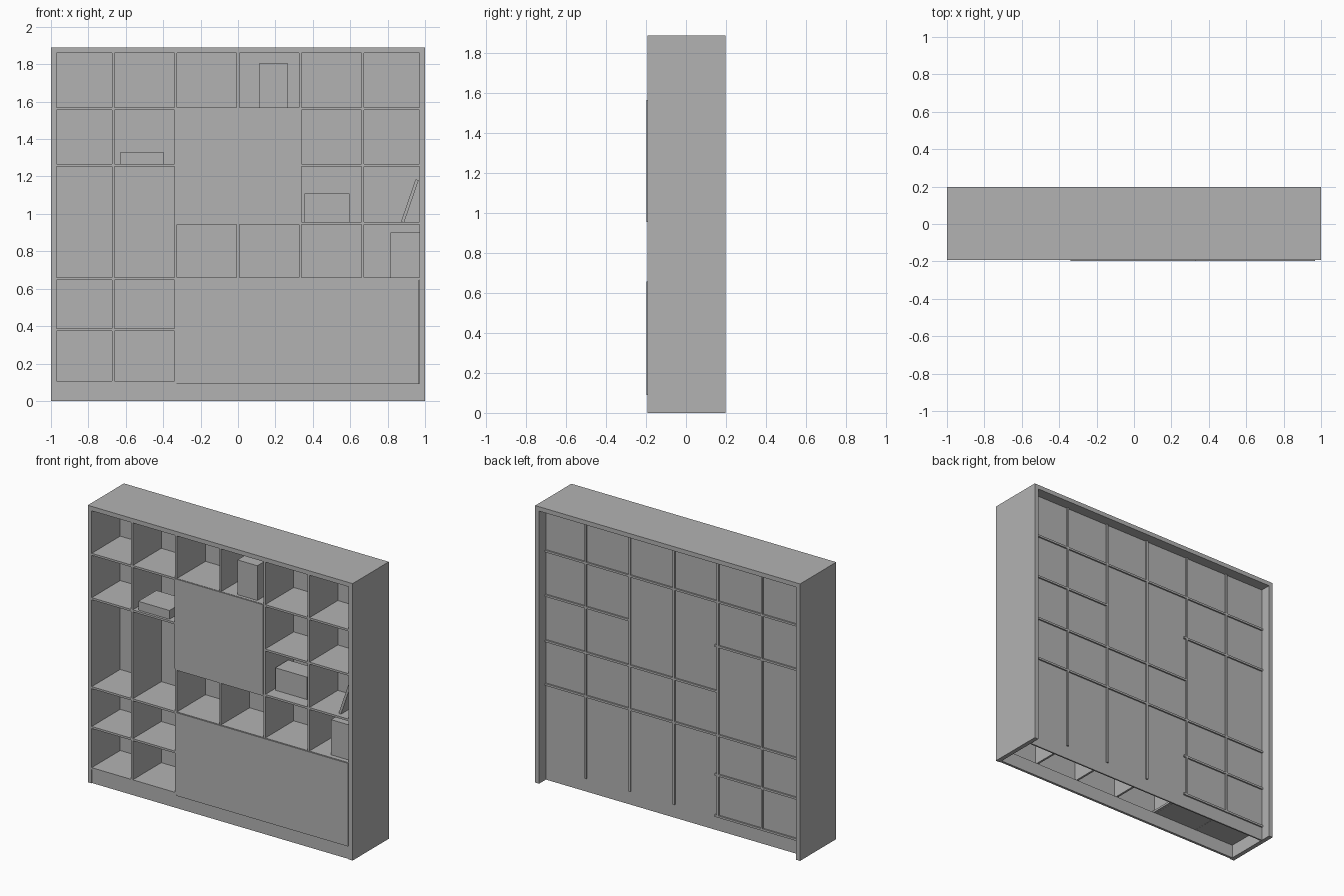
import bpy
import math

cube = bpy.data.objects.get("Cube")
if cube:
    bpy.data.objects.remove(cube, do_unlink=True)

# One plain grey for everything
grey = bpy.data.materials.new("plain_grey")
grey.use_nodes = True
colour = (0.45, 0.45, 0.45, 1)
grey.diffuse_color = colour
for node in grey.node_tree.nodes:
    if node.type == 'BSDF_PRINCIPLED':
        node.inputs["Base Color"].default_value = colour


def box(name, x, y, z):
    """Box spanning the given (low, high) ranges."""
    bpy.ops.mesh.primitive_cube_add(size=1)
    ob = bpy.context.object
    ob.name = name
    spans = (x, y, z)
    for v in ob.data.vertices:
        v.co = [(a + b) / 2 + c * (b - a) for (a, b), c in zip(spans, v.co)]
    ob.data.materials.append(grey)
    return ob


FRONT, BACK = -0.192, 0.198
HEIGHT, WALL = 1.89, 0.03
INNER = 1 - WALL
BOARD = 0.014
PANEL = (0.115, 0.125)
DEPTH = (FRONT, PANEL[1] + 0.01)   # boards pass just through the back panel

# Outer case
for side, name in ((-1, "right_side"), (1, "left_side")):
    box(name, sorted((side * INNER, side)), (FRONT, BACK), (0, HEIGHT))
box("top_board", (-INNER, INNER), (FRONT, BACK), (HEIGHT - WALL, HEIGHT))
box("back_panel", (-INNER, INNER), PANEL, (0, HEIGHT - WALL))
box("plinth", (-INNER, INNER), (FRONT + 0.005, FRONT + 0.022), (0, 0.092))

# Upright dividers
for i in range(-2, 3):
    x = i / 3
    box("divider", (x - BOARD / 2, x + BOARD / 2), DEPTH, (0.092, HEIGHT - WALL))

# Shelves: left end, right end, top height
SHELVES = [
    (-INNER, INNER, 1.57),
    (-INNER, -0.31, 1.267),
    (0.333, INNER, 1.267),
    (-0.333, INNER, 0.957),
    (-INNER, INNER, 0.66),
    (-INNER, -0.31, 0.388),
    (-INNER, -0.31, 0.107),
]
for x0, x1, top in SHELVES:
    box("shelf", (x0, x1), DEPTH, (top - BOARD, top))

# Flat fronts
FACE = (FRONT - 0.006, FRONT + 0.006)
box("screen_panel", (-0.34, 0.328), FACE, (0.955, 1.568))
box("lower_door", (-0.328, 0.968), FACE, (0.09, 0.657))

# Objects on the shelves
box("tall_box", (0.115, 0.265), (-0.17, 0.03), (1.57, 1.807))
box("flat_box", (-0.63, -0.395), (-0.175, 0.02), (1.267, 1.327))
box("storage_box", (0.355, 0.595), (-0.105, 0.035), (0.957, 1.11))
box("corner_box", (0.815, INNER), (-0.16, 0.04), (0.66, 0.9))

# Leaning book, resting against the left side
book = box("leaning_book", (0, 0.017), (-0.16, 0.02), (0, 0.238))
book.rotation_euler.y = math.radians(19)
book.location = (0.872, 0, 0.96)
